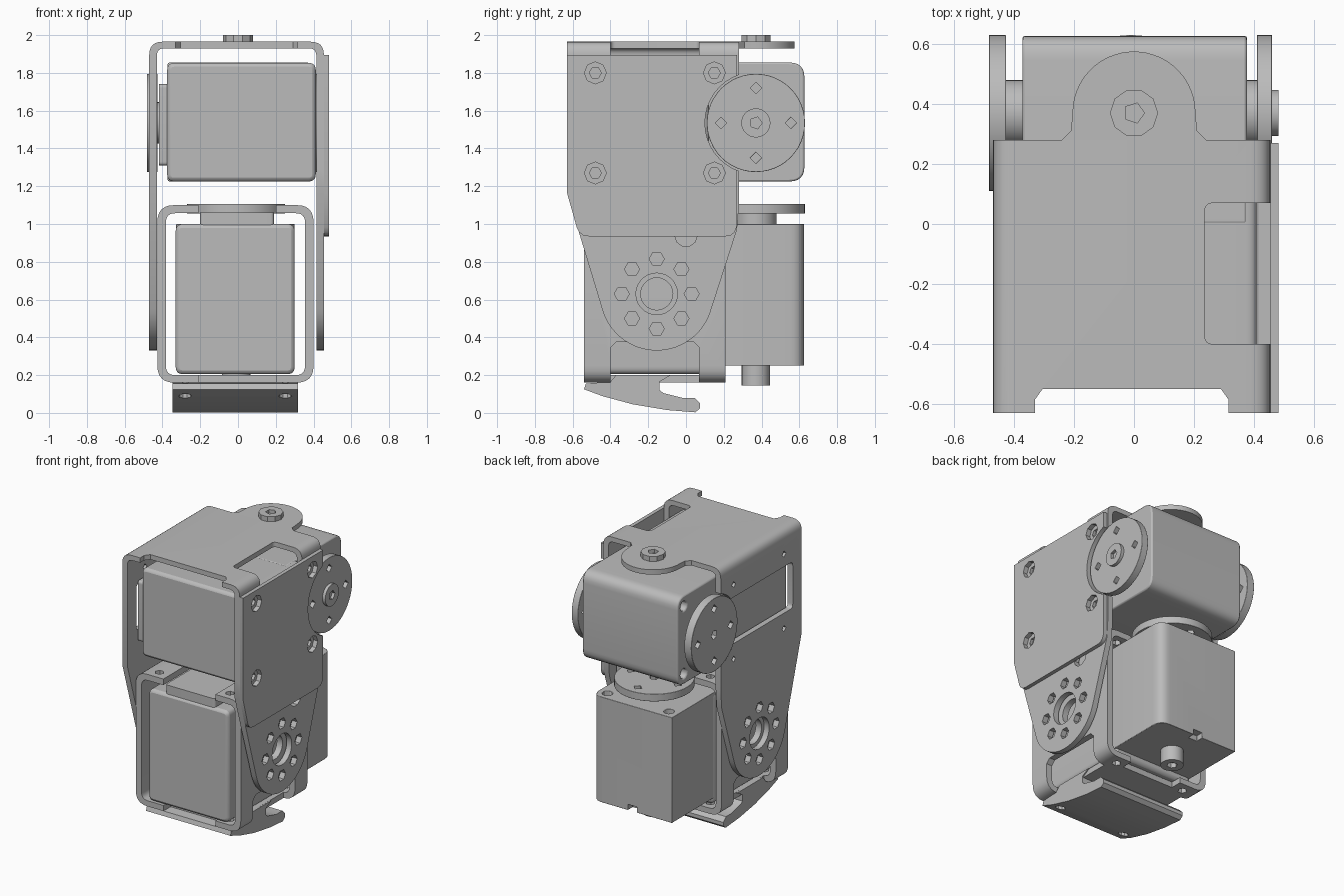
import bpy, bmesh, math
from mathutils import Vector

if "Cube" in bpy.data.objects:
    bpy.data.objects.remove(bpy.data.objects["Cube"])

grey = bpy.data.materials.new("plain_grey")
grey.use_nodes = True
grey.diffuse_color = (0.5, 0.5, 0.5, 1)
grey.node_tree.nodes["Principled BSDF"].inputs["Base Color"].default_value = (0.5, 0.5, 0.5, 1)


def prism(name, pts, axis, a, b):
    """Extrude an outline along an axis: x uses (y,z), y uses (x,z), z uses (x,y)."""
    place = {"x": lambda p: (a, p[0], p[1]),
             "y": lambda p: (p[0], a, p[1]),
             "z": lambda p: (p[0], p[1], a)}[axis]
    bm = bmesh.new()
    face = bm.faces.new([bm.verts.new(place(p)) for p in pts])
    ext = bmesh.ops.extrude_face_region(bm, geom=[face])
    shift = Vector([(b - a) * (axis == k) for k in "xyz"])
    bmesh.ops.translate(bm, vec=shift,
                        verts=[v for v in ext["geom"] if isinstance(v, bmesh.types.BMVert)])
    bmesh.ops.recalc_face_normals(bm, faces=bm.faces)
    mesh = bpy.data.meshes.new(name)
    bm.to_mesh(mesh)
    bm.free()
    mesh.materials.append(grey)
    obj = bpy.data.objects.new(name, mesh)
    bpy.context.collection.objects.link(obj)
    return obj


def rounded(pts, r, steps=6):
    """Round the corners of an outline; r is one radius or one per corner."""
    out, n = [], len(pts)
    radii = r if isinstance(r, (list, tuple)) else [r] * n
    for i, q in enumerate(pts):
        q = Vector(q)
        if radii[i] == 0:
            out.append(q)
            continue
        s = q + (Vector(pts[i - 1]) - q).normalized() * radii[i]
        e = q + (Vector(pts[(i + 1) % n]) - q).normalized() * radii[i]
        for k in range(steps + 1):
            t = k / steps
            out.append(s * (1 - t) ** 2 + q * 2 * t * (1 - t) + e * t * t)
    return out


def rect(u0, u1, v0, v1):
    return [(u0, v0), (u1, v0), (u1, v1), (u0, v1)]


def circle(u, v, r, n=40, start=0, end=math.tau):
    full = end - start >= math.tau
    return [(u + r * math.cos(start + (end - start) * k / (n if full else n - 1)),
             v + r * math.sin(start + (end - start) * k / (n if full else n - 1)))
            for k in range(n)]


def boolean(obj, pts, axis, a, b, op="DIFFERENCE"):
    cutter = prism("cutter", pts, axis, a, b)
    mod = obj.modifiers.new("cut", "BOOLEAN")
    mod.operation, mod.solver, mod.object = op, "EXACT", cutter
    bpy.context.view_layer.objects.active = obj
    bpy.ops.object.modifier_apply(modifier=mod.name)
    bpy.data.objects.remove(cutter)


def soften(obj, width):
    mod = obj.modifiers.new("soft_edges", "BEVEL")
    mod.width, mod.segments, mod.limit_method = width, 2, "ANGLE"


# Shared pivots: knee in (y,z), shaft line in y, upper horn in (y,z)
KY, KZ, SY, HZ = -0.155, 0.63, 0.37, 1.535
SCREWS = [(y, z) for y in (-0.48, 0.15) for z in (1.27, 1.8)]

# Upper bracket: bent sheet with tapered round-ended arms
sheet = [(-0.47, 0.3), (-0.43, 0.3), (-0.43, 1.93), (0.415, 1.93),
         (0.415, 0.3), (0.455, 0.3), (0.455, 1.965), (-0.47, 1.965)]
upper = prism("upper_bracket", rounded(sheet, [0, 0, 0.04, 0.04, 0, 0, 0.07, 0.07]), "y", -0.63, 0.28)
arm = circle(KY, KZ, 0.3, 28, math.radians(-165), math.radians(-15))
arm += [(0.27, 0.97), (0.28, 1.1), (0.28, 2.1), (-0.63, 2.1), (-0.63, 1.165)]
boolean(upper, arm, "x", -0.6, 0.6, "INTERSECT")
boolean(upper, circle(SY, HZ, 0.27), "x", -0.6, 0.6)
boolean(upper, circle(KY, KZ, 0.11, 28), "x", -0.6, 0.6)
for u, v in circle(KY, KZ, 0.185, 8):
    boolean(upper, circle(u, v, 0.04, 6), "x", -0.6, 0.6)
for u, v in SCREWS:
    boolean(upper, circle(u, v, 0.058, 8), "x", 0.3, 0.6)
    boolean(upper, circle(u * 0.9, v, 0.022, 4), "x", -0.6, -0.3)
boolean(upper, circle(0, 0.94, 0.06, 10), "x", 0.3, 0.6)
notch = [(-0.33, -0.7), (0.315, -0.7), (0.315, -0.585), (0.29, -0.55), (-0.305, -0.55), (-0.33, -0.585)]
boolean(upper, notch, "z", 1.9, 2.1)
boolean(upper, rounded(rect(0.235, 0.6, -0.4, 0.07), [0.03, 0, 0, 0.03]), "z", 1.75, 2.1)
boolean(upper, rounded(rect(-0.53, 0.2, 1.38, 1.71), 0.03), "x", -0.6, -0.36)

# Rounded tongue and bolt on top
tongue = [(0.24, 0.28), (0.21, 0.31)] + circle(0, SY, 0.205, 26, 0, math.pi) + [(-0.21, 0.31), (-0.24, 0.28)]
prism("top_tongue", tongue, "z", 1.93, 1.965)
bolt = prism("top_bolt", circle(0, SY, 0.08, 10), "z", 1.955, 2.0)
boolean(bolt, circle(0, SY, 0.035, 5), "z", 1.975, 2.1)

# Outer plate screwed on the +x arm
plate = [(-0.63, 1.895), (-0.63, 1.165), (-0.565, 0.935), (0.26, 0.935), (0.27, 1.0), (0.27, 1.895)]
outer = prism("outer_plate", rounded(plate, [0, 0, 0.05, 0.05, 0, 0], 3), "x", 0.455, 0.482)
boolean(outer, circle(SY, HZ, 0.27), "x", 0.4, 0.6)
for u, v in SCREWS:
    boolean(outer, circle(u, v, 0.058, 8), "x", 0.4, 0.6)
    screw = prism("plate_screw", circle(u, v, 0.058, 8), "x", 0.415, 0.45)
    boolean(screw, circle(u, v, 0.032, 6), "x", 0.43, 0.6)

# Upper motor lying across the bracket
front = prism("upper_motor_front", rounded(rect(-0.375, 0.412, 1.225, 1.853), 0.04), "y", -0.55, 0.12)
soften(front, 0.02)
back = prism("upper_motor_back", rounded(rect(0.0, 0.627, 1.225, 1.855), [0, 0.08, 0.08, 0]), "x", -0.372, 0.377)
for v in (1.3, 1.78):
    boolean(back, circle(0.555, v, 0.035, 12), "x", -0.5, -0.33)
soften(back, 0.012)
prism("upper_motor_side_pad", rounded(rect(-0.53, 0.09, 1.31, 1.74), 0.02), "x", -0.418, -0.36)

# Lower motor standing upright
front = prism("lower_motor_front", rounded(rect(-0.33, 0.3, 0.205, 1.0), 0.04), "y", -0.54, 0.17)
soften(front, 0.02)
back = prism("lower_motor_back", rounded(rect(-0.327, 0.3, 0.0, 0.625), [0, 0.08, 0.08, 0]), "z", 0.25, 1.0)
for u in (-0.255, 0.23):
    boolean(back, circle(u, 0.555, 0.035, 12), "z", 0.95, 1.1)
boolean(back, rect(-0.05, 0.02, 0.57, 0.7), "z", 0.2, 0.29)
soften(back, 0.012)
prism("lower_motor_top_pad", rounded(rect(-0.2, 0.19, -0.53, 0.09), 0.02), "z", 0.98, 1.06)
boss = prism("lower_motor_boss", circle(-0.01, SY, 0.075, 24), "z", 0.145, 0.27)
boolean(boss, circle(-0.01, SY, 0.035, 6), "z", 0.1, 0.18)


# Drive horns: a disc, a shaft, and a ring of small holes
def horn(name, u, v, axis, disc, shaft, hub=None):
    d = prism(name, circle(u, v, 0.26, 48), axis, *disc)
    soften(d, 0.008)
    for p, q in circle(u, v, 0.185, 4):
        boolean(d, circle(p, q, 0.03, 4), axis, disc[0] - 0.1, disc[1] + 0.1)
    prism(name + "_shaft", circle(u, v, 0.11, 32), axis, *shaft)
    if hub:
        h = prism(name + "_hub", circle(u, v, 0.077, 28), axis, *hub)
        boolean(h, circle(u, v, 0.033, 5), axis, hub[1] - 0.02, hub[1] + 0.1)
    else:
        boolean(d, circle(u, v, 0.033, 5), axis, disc[0] - 0.1, disc[1] + 0.1)


horn("upper_horn_right", SY, HZ, "x", (-0.483, -0.427), (-0.44, -0.36))
horn("upper_horn_left", SY, HZ, "x", (0.41, 0.46), (0.36, 0.42), (0.45, 0.482))
horn("lower_horn", -0.01, SY, "z", (1.055, 1.107), (0.98, 1.065))

# Lower bracket: rounded sheet loop around the lower motor
lower = prism("lower_bracket", rounded(rect(-0.427, 0.4, 0.16, 1.1), 0.09), "y", -0.54, 0.21)
boolean(lower, rounded(rect(-0.382, 0.355, 0.2, 1.057), 0.05), "y", -0.8, 0.5)
boolean(lower, rect(-0.21, 0.2, -0.8, 0.5), "z", 1.02, 1.2)
for y0, y1 in ((-0.8, -0.46), (0.13, 0.5)):
    boolean(lower, rect(-0.21, 0.2, y0, y1), "z", 0.1, 0.24)
window = [(-0.4, 0.1), (0.07, 0.1), (0.07, 0.345), (0.04, 0.375), (-0.37, 0.375), (-0.4, 0.345)]
boolean(lower, window, "x", 0.31, 0.6)
boolean(lower, window, "x", -0.6, -0.335)
boolean(lower, circle(KY, KZ, 0.085, 28), "x", -0.6, 0.6)
for x in (-0.29, 0.265):
    for y in (-0.47, 0.14):
        boolean(lower, circle(x, y, 0.03, 6), "z", 0.1, 1.2)

# Curved hook foot
hook = [(-0.54, 0.125), (-0.53, 0.155), (-0.4, 0.165), (-0.37, 0.2), (-0.08, 0.2), (-0.14, 0.165),
        (-0.14, 0.12), (-0.12, 0.105), (-0.02, 0.08), (0.045, 0.08), (0.075, 0.05),
        (0.075, 0.025), (0.05, 0.003), (-0.1, 0.015), (-0.28, 0.045), (-0.44, 0.088)]
foot = prism("hook_foot", hook, "x", -0.347, 0.318)
for x in (-0.28, 0.25):
    boolean(foot, circle(x, -0.44, 0.035, 10), "z", -0.1, 0.3)

# Smooth curved faces while keeping edges crisp
for obj in bpy.context.collection.objects:
    if obj.type == "MESH" and obj.data.materials and obj.data.materials[0] == grey:
        obj.select_set(True)
        bpy.context.view_layer.objects.active = obj
bpy.ops.object.shade_smooth_by_angle(angle=math.radians(30))
